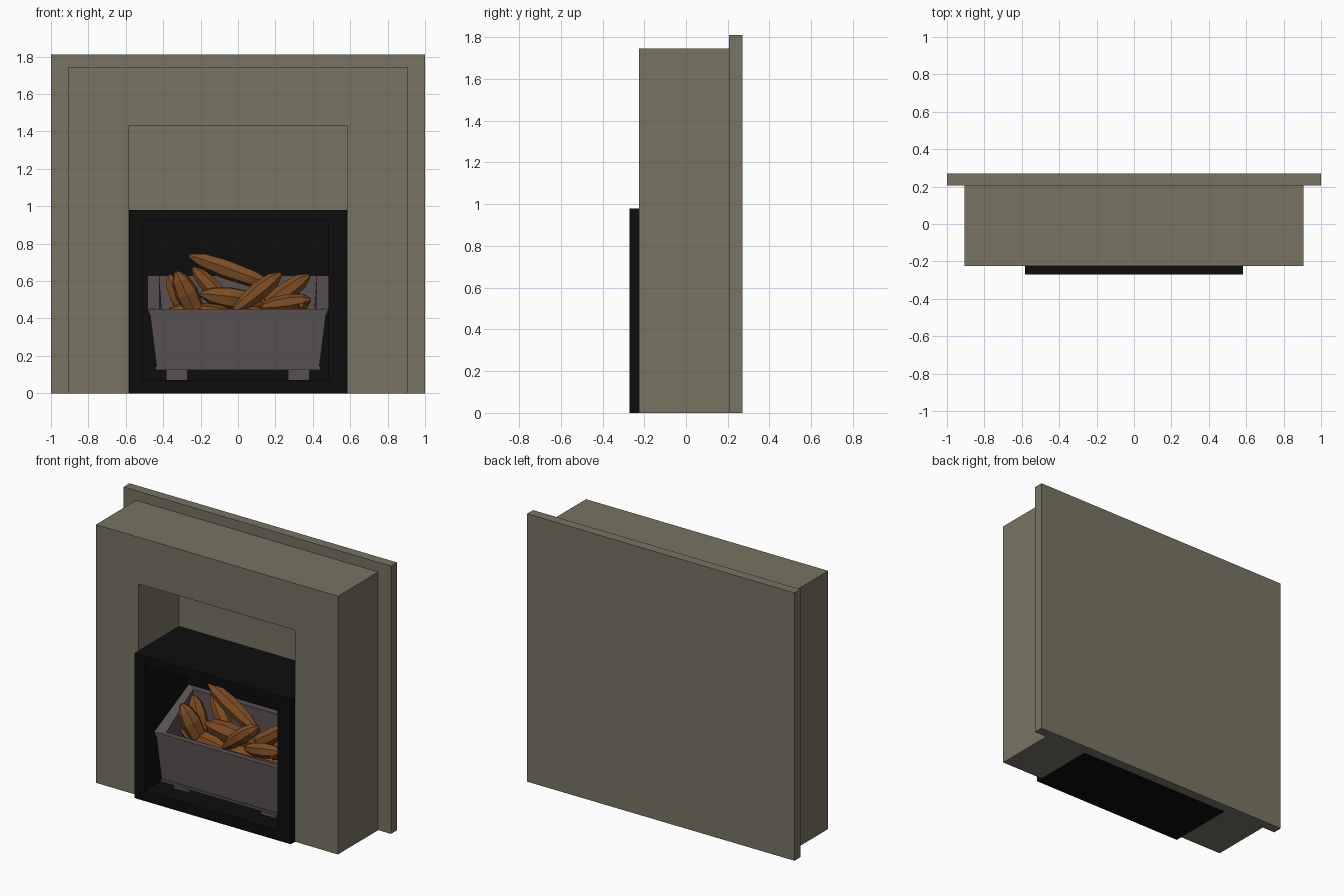
import bpy, bmesh, math, random
from mathutils import Vector

random.seed(4)
if "Cube" in bpy.data.objects:
    bpy.data.objects.remove(bpy.data.objects["Cube"])


def material(name, rgb):
    mat = bpy.data.materials.new(name)
    mat.use_nodes = True
    color = (*rgb, 1)
    mat.diffuse_color = color
    mat.node_tree.nodes["Principled BSDF"].inputs["Base Color"].default_value = color
    return mat


stone = material("olive stone", (0.188, 0.175, 0.122))
black = material("black iron", (0.004, 0.004, 0.004))
metal = material("grey metal", (0.098, 0.08, 0.08))
wood = material("brown wood", (0.2, 0.072, 0.018))


def loft(name, loops, mat, closed=False):
    """Join equal loops of points with quads; cap the ends unless closed."""
    bm = bmesh.new()
    rings = [[bm.verts.new(p) for p in loop] for loop in loops]
    pairs = list(zip(rings, rings[1:]))
    if closed:
        pairs.append((rings[-1], rings[0]))
    else:
        bm.faces.new(rings[0])
        bm.faces.new(rings[-1])
    for a, b in pairs:
        for i in range(len(a)):
            j = (i + 1) % len(a)
            bm.faces.new((a[i], a[j], b[j], b[i]))
    bmesh.ops.recalc_face_normals(bm, faces=bm.faces)
    mesh = bpy.data.meshes.new(name)
    bm.to_mesh(mesh)
    bm.free()
    mesh.materials.append(mat)
    obj = bpy.data.objects.new(name, mesh)
    bpy.context.collection.objects.link(obj)
    return obj


def upright(x0, x1, z0, z1, y):
    return [(x0, y, z0), (x1, y, z0), (x1, y, z1), (x0, y, z1)]


def level(x, y0, y1, z_front, z_back):
    return [(-x, y0, z_front), (x, y0, z_front), (x, y1, z_back), (-x, y1, z_back)]


def box(name, x0, x1, y0, y1, z0, z1, mat):
    return loft(name, [upright(x0, x1, z0, z1, y) for y in (y0, y1)], mat)


# Wall slab and chimney breast with an open recess
box("back_slab", -1, 1, 0.205, 0.27, 0, 1.81, stone)
outline = [(-0.905, 0), (-0.905, 1.745), (0.905, 1.745), (0.905, 0),
           (0.585, 0), (0.585, 1.43), (-0.585, 1.43), (-0.585, 0)]
loft("chimney_breast", [[(x, y, z) for x, z in outline] for y in (-0.225, 0.205)], stone)

# Hollow iron firebox
loft("firebox", [upright(-0.584, 0.584, 0, 0.98, 0.204),
                 upright(-0.584, 0.584, 0, 0.98, -0.27),
                 upright(-0.51, 0.485, 0.07, 0.92, -0.27),
                 upright(-0.51, 0.485, 0.07, 0.92, 0.18)], black)

# Flared basket whose rim rises toward the back
loft("basket", [level(0.435, -0.195, 0.13, 0.14, 0.14),
                level(0.472, -0.2, 0.155, 0.435, 0.615),
                level(0.42, -0.165, 0.12, 0.435, 0.615),
                level(0.39, -0.16, 0.1, 0.2, 0.2)], metal)
loft("basket_rim", [level(0.474, -0.205, 0.165, 0.425, 0.605),
                    level(0.484, -0.205, 0.165, 0.45, 0.63),
                    level(0.42, -0.165, 0.12, 0.45, 0.63),
                    level(0.42, -0.165, 0.12, 0.425, 0.605)], metal, closed=True)
box("basket_base", -0.44, 0.44, -0.2, 0.135, 0.125, 0.142, metal)
for side, x in (("right", -0.328), ("left", 0.325)):
    box(f"{side}_basket_foot", x - 0.057, x + 0.057, -0.14, 0.09, 0.07, 0.126, metal)


def log(name, start, end, radius):
    """A faceted log that narrows to blunt points."""
    a, b = Vector(start), Vector(end)
    turn = (b - a).to_track_quat('Z', 'Y')
    spin = random.uniform(0, 1)
    loops = []
    for t, width in ((0, 0.22), (0.16, 0.78), (0.42, 1), (0.74, 0.88), (0.93, 0.45), (1, 0.12)):
        r = radius * width * random.uniform(0.92, 1.06)
        center = a.lerp(b, t)
        loops.append([center + turn @ Vector((r * math.cos(q), r * math.sin(q), 0))
                      for q in (spin + i * math.tau / 7 for i in range(7))])
    return loft(name, loops, wood)


# Pile of logs
logs = [((-0.26, 0.06, 0.735), (0.2, -0.06, 0.57), 0.057),
        ((-0.33, -0.13, 0.65), (-0.2, -0.08, 0.38), 0.065),
        ((-0.37, 0.05, 0.63), (-0.24, -0.02, 0.38), 0.055),
        ((0.23, -0.11, 0.64), (-0.03, -0.12, 0.43), 0.05),
        ((0.38, 0.02, 0.63), (0.1, 0.0, 0.43), 0.055),
        ((-0.2, -0.06, 0.53), (0.16, -0.04, 0.48), 0.06),
        ((-0.24, 0.07, 0.67), (-0.04, -0.02, 0.46), 0.05),
        ((0.39, -0.09, 0.5), (0.12, -0.1, 0.46), 0.05),
        ((0.34, -0.13, 0.47), (0.32, 0.07, 0.5), 0.055),
        ((-0.37, -0.07, 0.44), (0.0, -0.1, 0.41), 0.065),
        ((-0.36, 0.06, 0.4), (0.36, 0.04, 0.42), 0.075),
        ((0.0, -0.08, 0.41), (0.38, -0.04, 0.4), 0.065)]
for number, (start, end, radius) in enumerate(logs, 1):
    log(f"log_{number}", start, end, radius)
